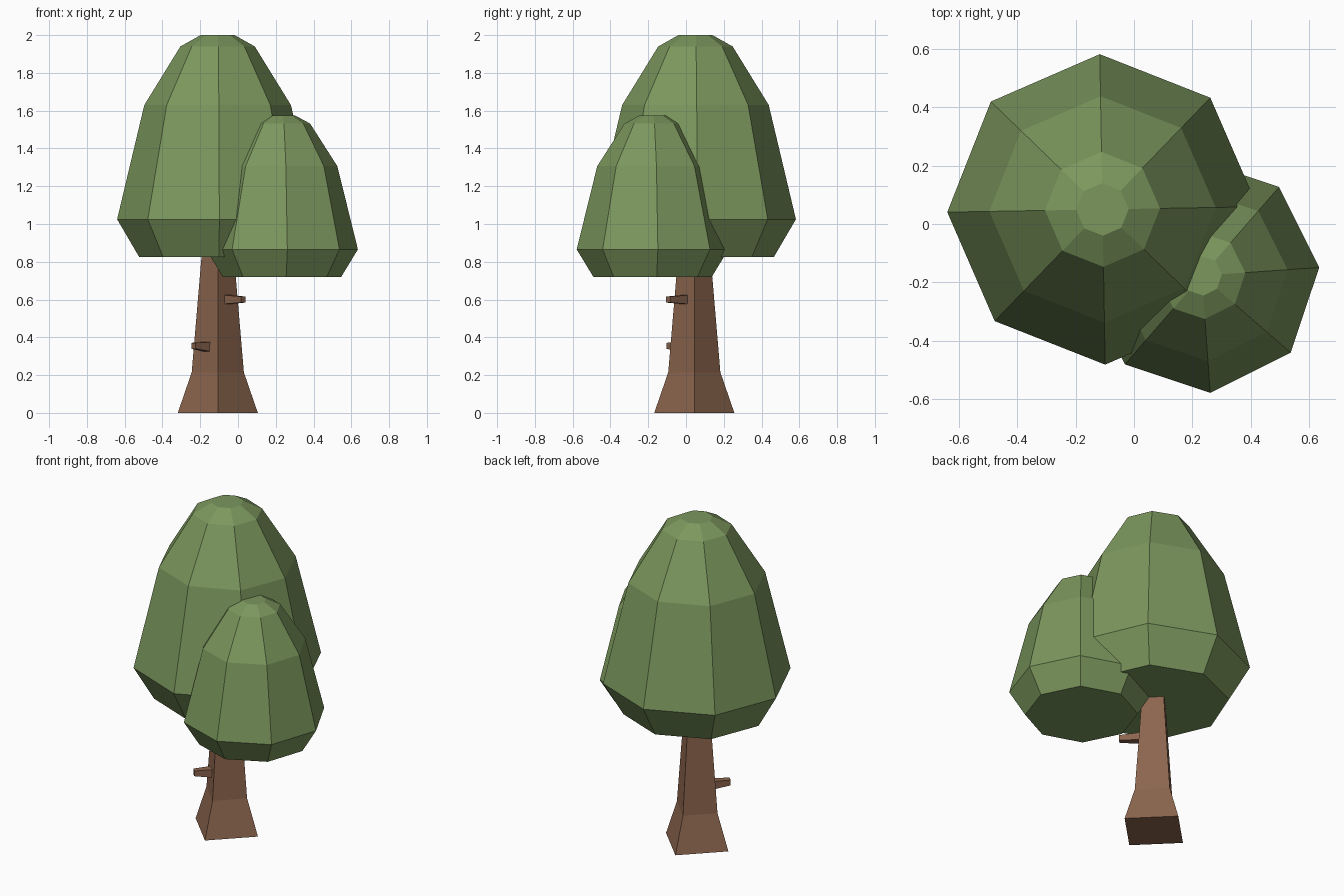
import bpy, bmesh, math
from mathutils import Vector

if "Cube" in bpy.data.objects:
    bpy.data.objects.remove(bpy.data.objects["Cube"])


def material(name, rgb):
    m = bpy.data.materials.new(name)
    m.diffuse_color = (*rgb, 1)
    m.use_nodes = True
    m.node_tree.nodes["Principled BSDF"].inputs["Base Color"].default_value = m.diffuse_color
    return m


leaf = material("leaf_green", (0.20, 0.31, 0.11))
bark = material("bark_brown", (0.26, 0.13, 0.075))


def loft(name, rings, mat):
    """Join a list of equal-length point rings and cap both ends."""
    bm = bmesh.new()
    loops = [[bm.verts.new(p) for p in ring] for ring in rings]
    n = len(loops[0])
    for a, b in zip(loops, loops[1:]):
        for i in range(n):
            j = (i + 1) % n
            bm.faces.new((a[i], a[j], b[j], b[i]))
    bm.faces.new(loops[0][::-1])
    bm.faces.new(loops[-1])
    bmesh.ops.recalc_face_normals(bm, faces=bm.faces)
    me = bpy.data.meshes.new(name)
    bm.to_mesh(me)
    bm.free()
    me.materials.append(mat)
    ob = bpy.data.objects.new(name, me)
    bpy.context.collection.objects.link(ob)
    return ob


def turned(name, centre, profile, sides, turn, mat):
    """Upright faceted solid from a (radius, height) profile."""
    angles = [math.radians(turn) + math.tau * i / sides for i in range(sides)]
    rings = [[(centre[0] + r * math.cos(a), centre[1] + r * math.sin(a), z)
              for a in angles] for r, z in profile]
    return loft(name, rings, mat)


def stub(name, base, tip, w0, w1):
    """Tapered square twig between two points."""
    base, tip = Vector(base), Vector(tip)
    up = Vector((0, 0, 1))
    side = up.cross(tip - base).normalized()
    rings = [[c + side * sx * w / 2 + up * sz * w / 2
              for sx, sz in ((-1, -1), (1, -1), (1, 1), (-1, 1))]
             for c, w in ((base, w0), (tip, w1))]
    return loft(name, rings, bark)


# Trunk with flared foot
turned("trunk", (-0.107, 0.044),
       [(0.212, 0), (0.138, 0.215), (0.08, 0.90)], 4, 0, bark)

# Broken twigs
stub("upper_twig", (-0.063, 0.0, 0.60), (0.028, -0.094, 0.60), 0.048, 0.032)
stub("lower_twig", (-0.163, -0.018, 0.35), (-0.236, -0.092, 0.355), 0.05, 0.032)

# Two crowns sharing one profile
crown = [(0.415, 0), (0.532, 0.20), (0.388, 0.805), (0.197, 1.115), (0.09, 1.175)]
turned("large_crown", (-0.108, 0.05),
       [(r, 0.825 + h) for r, h in crown], 8, 1, leaf)
turned("small_crown", (0.233, -0.177),
       [(r * 0.757, 0.72 + h * 0.728) for r, h in crown], 8, 4, leaf)
